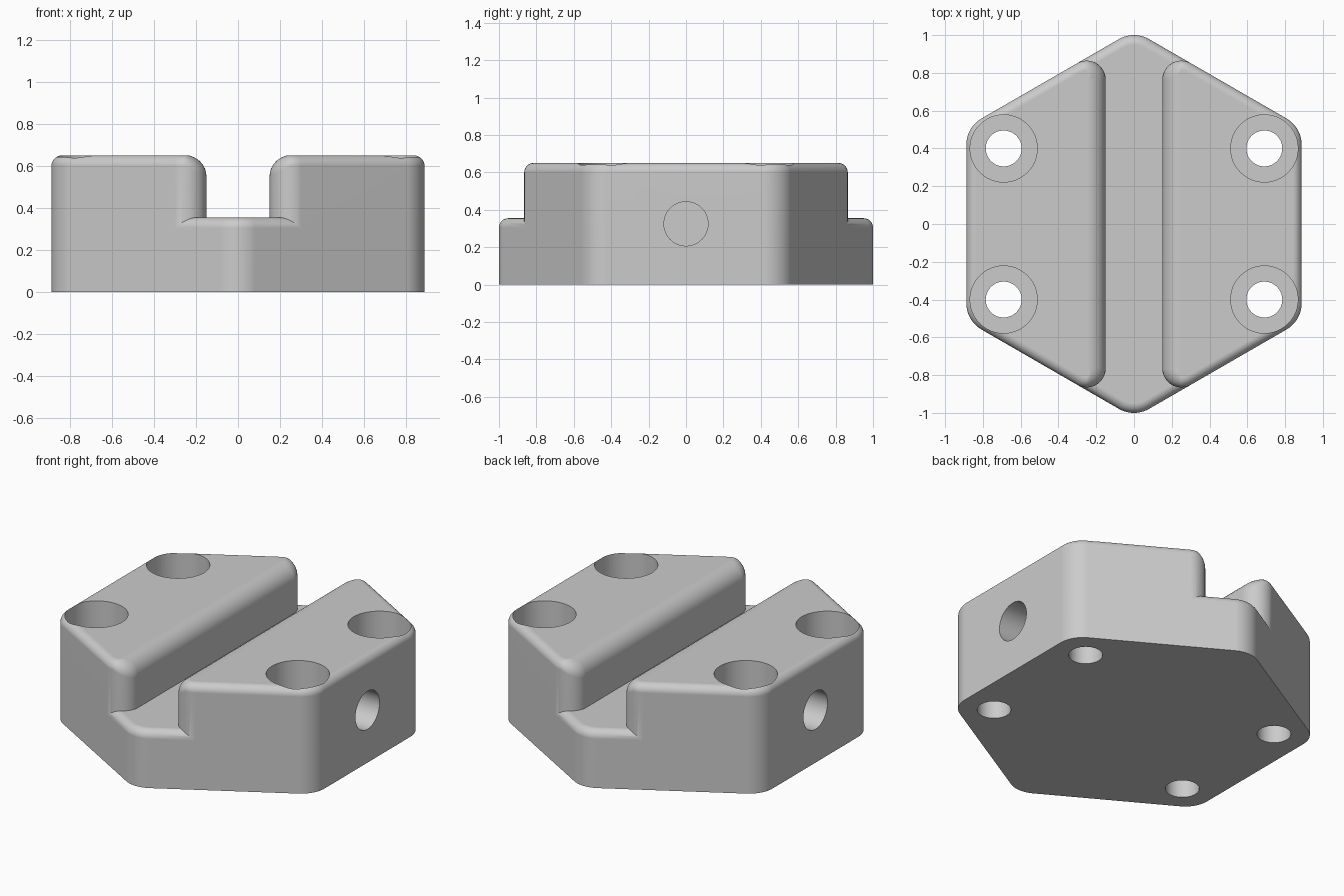
import bpy, bmesh, math
from mathutils import Vector, Matrix

cube = bpy.data.objects.get("Cube")
if cube:
    bpy.data.objects.remove(cube)

APOTHEM = 0.8875
POINT = APOTHEM / math.cos(math.pi / 6)
HEIGHT, FLOOR, SLOT = 0.65, 0.355, 0.15
EDGE = 0.05

grey = bpy.data.materials.new("plain grey")
grey.use_nodes = True
grey.diffuse_color = (0.6, 0.6, 0.6, 1)
grey.node_tree.nodes["Principled BSDF"].inputs["Base Color"].default_value = (0.6, 0.6, 0.6, 1)


def rounded_outline(corners, radii, steps=12):
    """Counter-clockwise convex outline: list of (point, outward normal)."""
    out = []
    n = len(corners)
    for i, (p, r) in enumerate(zip(corners, radii)):
        p = Vector(p)
        d1 = (p - Vector(corners[i - 1])).normalized()
        d2 = (Vector(corners[(i + 1) % n]) - p).normalized()
        n1, n2 = Vector((d1.y, -d1.x)), Vector((d2.y, -d2.x))
        centre = p - (n1 + n2) * (r / (1 + n1.dot(n2)))
        start, turn = math.atan2(n1.y, n1.x), n1.angle(n2)
        for k in range(steps + 1):
            a = start + turn * k / steps
            normal = Vector((math.cos(a), math.sin(a)))
            out.append((centre + normal * r, normal))
    return out


def make_object(name, bm):
    bmesh.ops.recalc_face_normals(bm, faces=bm.faces)
    mesh = bpy.data.meshes.new(name)
    bm.to_mesh(mesh)
    bm.free()
    mesh.materials.append(grey)
    obj = bpy.data.objects.new(name, mesh)
    bpy.context.collection.objects.link(obj)
    return obj


def filleted_prism(name, outline, bottom, top, radius, side=1, steps=8):
    """Prism whose top edge is rounded by radius(normal)."""
    bm = bmesh.new()
    rings = [[bm.verts.new((p.x * side, p.y, bottom)) for p, n in outline]]
    for k in range(steps + 1):
        t = k / steps * math.pi / 2
        ring = []
        for p, n in outline:
            r = radius(n)
            q = p - n * r * (1 - math.cos(t))
            ring.append(bm.verts.new((q.x * side, q.y, top - r * (1 - math.sin(t)))))
        rings.append(ring)
    count = len(outline)
    for low, high in zip(rings, rings[1:]):
        for i in range(count):
            j = (i + 1) % count
            bm.faces.new((low[i], low[j], high[j], high[i]))
    bm.faces.new(rings[0])
    bm.faces.new(rings[-1])
    return make_object(name, bm)


def cylinder(name, radius, start, end):
    start, end = Vector(start), Vector(end)
    axis = end - start
    matrix = Matrix.Translation((start + end) / 2) @ axis.to_track_quat("Z", "Y").to_matrix().to_4x4()
    bm = bmesh.new()
    bmesh.ops.create_cone(bm, cap_ends=True, segments=48, radius1=radius,
                          radius2=radius, depth=axis.length, matrix=matrix)
    return make_object(name, bm)


def combine(target, other, operation):
    mod = target.modifiers.new("combine", "BOOLEAN")
    mod.operation, mod.solver, mod.object = operation, "EXACT", other
    bpy.context.view_layer.objects.active = target
    bpy.ops.object.modifier_apply(modifier=mod.name)
    bpy.data.objects.remove(other)


# Hexagonal base with a rounded rim at slot-floor height
hexagon = [(POINT * math.cos(a), POINT * math.sin(a))
           for a in (math.radians(30 + 60 * i) for i in range(6))]
block = filleted_prism("slotted_hexagonal_block", rounded_outline(hexagon, [0.16] * 6),
                       0, FLOOR, lambda n: EDGE)

# Raised halves either side of the slot, with a larger rounding along the slot
end_y = POINT - SLOT * math.tan(math.pi / 6)
half = rounded_outline([(SLOT, -end_y), (APOTHEM, -POINT / 2), (APOTHEM, POINT / 2), (SLOT, end_y)],
                       [0.1, 0.16, 0.16, 0.1])
for side in (1, -1):
    raised = filleted_prism("raised_half", half, FLOOR - EDGE, HEIGHT,
                            lambda n: EDGE + EDGE * max(0, -n.x), side)
    combine(block, raised, "UNION")

# Counterbored bolt holes and a blind hole in each flat side
for sx in (1, -1):
    for sy in (1, -1):
        x, y = sx * 0.69, sy * 0.4
        combine(block, cylinder("counterbore", 0.178, (x, y, 0.34), (x, y, 1)), "DIFFERENCE")
        combine(block, cylinder("bolt_hole", 0.095, (x, y, -0.2), (x, y, 0.5)), "DIFFERENCE")
    combine(block, cylinder("side_hole", 0.118, (sx * 0.45, 0, 0.325), (sx * 1.2, 0, 0.325)), "DIFFERENCE")

# Smooth rounded edges, crisp hole rims and base
bm = bmesh.new()
bm.from_mesh(block.data)
bmesh.ops.remove_doubles(bm, verts=bm.verts, dist=0.00002)
bm.to_mesh(block.data)
bm.free()
for poly in block.data.polygons:
    poly.material_index = 0
bpy.ops.object.select_all(action="DESELECT")
block.select_set(True)
bpy.context.view_layer.objects.active = block
bpy.ops.object.shade_smooth_by_angle(angle=math.radians(30))
weighted = block.modifiers.new("even_shading", "WEIGHTED_NORMAL")
weighted.keep_sharp = True
